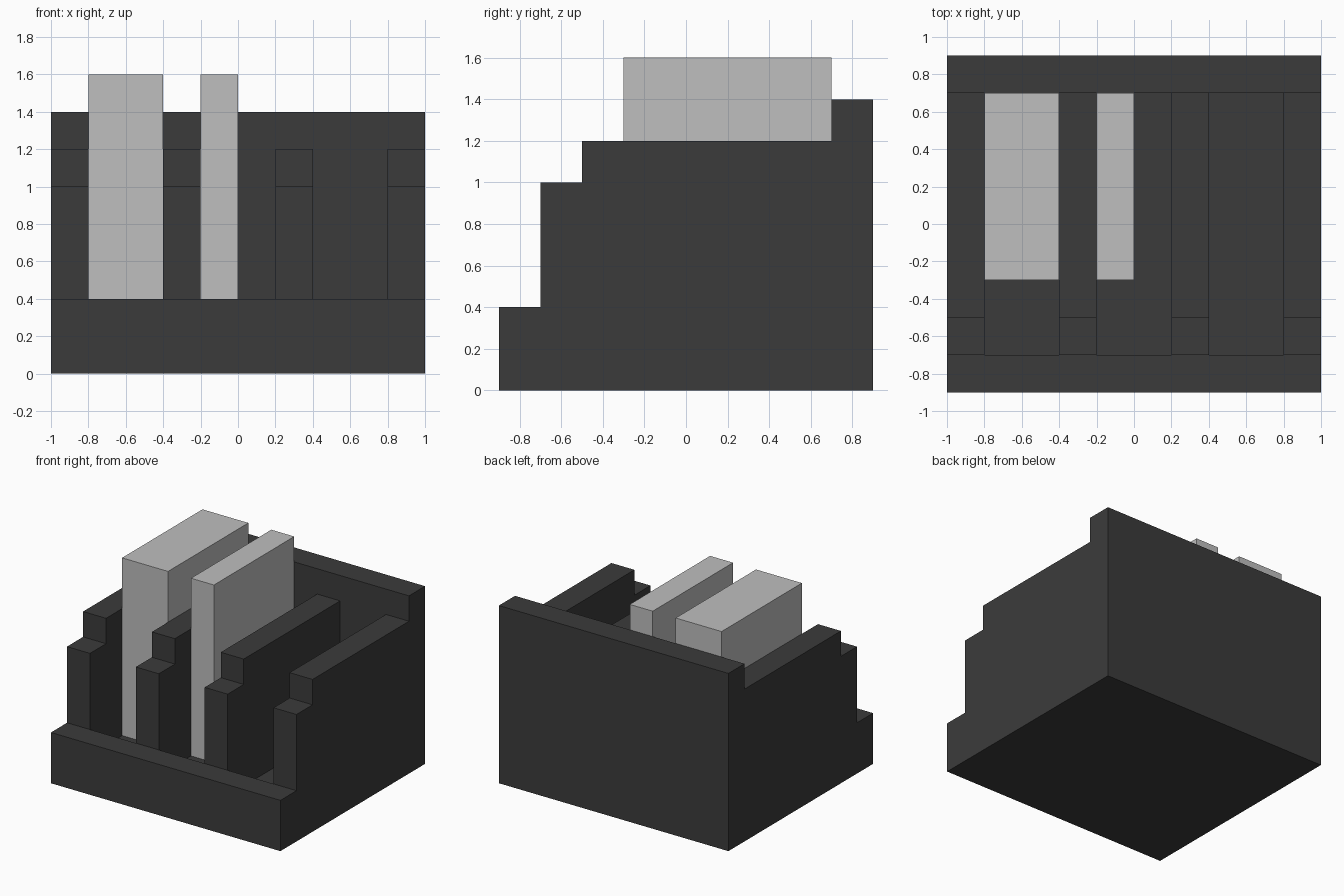
import bpy
import bmesh

if "Cube" in bpy.data.objects:
    bpy.data.objects.remove(bpy.data.objects["Cube"])


def material(name, value):
    m = bpy.data.materials.new(name)
    m.use_nodes = True
    col = (value, value, value, 1)
    m.diffuse_color = col
    m.node_tree.nodes["Principled BSDF"].inputs["Base Color"].default_value = col
    return m


def finish(name, bm, mat):
    bmesh.ops.remove_doubles(bm, verts=bm.verts[:], dist=1e-4)
    # merge coplanar strips into clean flat faces
    bmesh.ops.dissolve_limit(bm, angle_limit=0.01, verts=bm.verts[:], edges=bm.edges[:])
    bmesh.ops.recalc_face_normals(bm, faces=bm.faces[:])
    me = bpy.data.meshes.new(name)
    bm.to_mesh(me)
    bm.free()
    me.materials.append(mat)
    ob = bpy.data.objects.new(name, me)
    bpy.context.collection.objects.link(ob)
    return ob


def polygon(bm, points):
    bm.faces.new([bm.verts.new(p) for p in points])


def strip(bm, profile, x0, x1):
    """Sweep a closed (y, z) profile from x0 to x1, without end caps."""
    for (ya, za), (yb, zb) in zip(profile, profile[1:] + profile[:1]):
        polygon(bm, [(x0, ya, za), (x0, yb, zb), (x1, yb, zb), (x1, ya, za)])


dark = material("dark grey", 0.0437)
light = material("light grey", 0.521)

# Side outlines (y, z): stepped divider, trough between dividers, exposed divider wall
LIP = [(-0.9, 0), (-0.9, 0.4), (-0.7, 0.4)]
BACK = [(0.7, 1.2), (0.7, 1.4), (0.9, 1.4), (0.9, 0)]
STEPS = [(-0.7, 1.0), (-0.5, 1.0), (-0.5, 1.2)]
divider = LIP + STEPS + BACK
trough = LIP + [(-0.7, 0.2), (0.7, 0.2)] + BACK
wall = [(-0.7, 0.2), (-0.7, 0.4)] + STEPS + [(0.7, 1.2), (0.7, 0.2)]

# Rack body: dividers and troughs alternate across the width
xs = [-1, -0.8, -0.4, -0.2, 0.2, 0.4, 0.8, 1]
bm = bmesh.new()
for i, (x0, x1) in enumerate(zip(xs, xs[1:])):
    strip(bm, trough if i % 2 else divider, x0, x1)
for x in xs[1:-1]:
    polygon(bm, [(x, y, z) for y, z in wall])
for x in (xs[0], xs[-1]):
    polygon(bm, [(x, y, z) for y, z in divider])
finish("slotted_rack", bm, dark)

# Upright slabs standing in the slots
for name, x0, x1 in (("wide_slab", -0.8, -0.4), ("narrow_slab", -0.2, 0.0)):
    bm = bmesh.new()
    outline = [(-0.3, 0.2), (-0.3, 1.6), (0.7, 1.6), (0.7, 0.2)]
    strip(bm, outline, x0, x1)
    for x in (x0, x1):
        polygon(bm, [(x, y, z) for y, z in outline])
    finish(name, bm, light)
